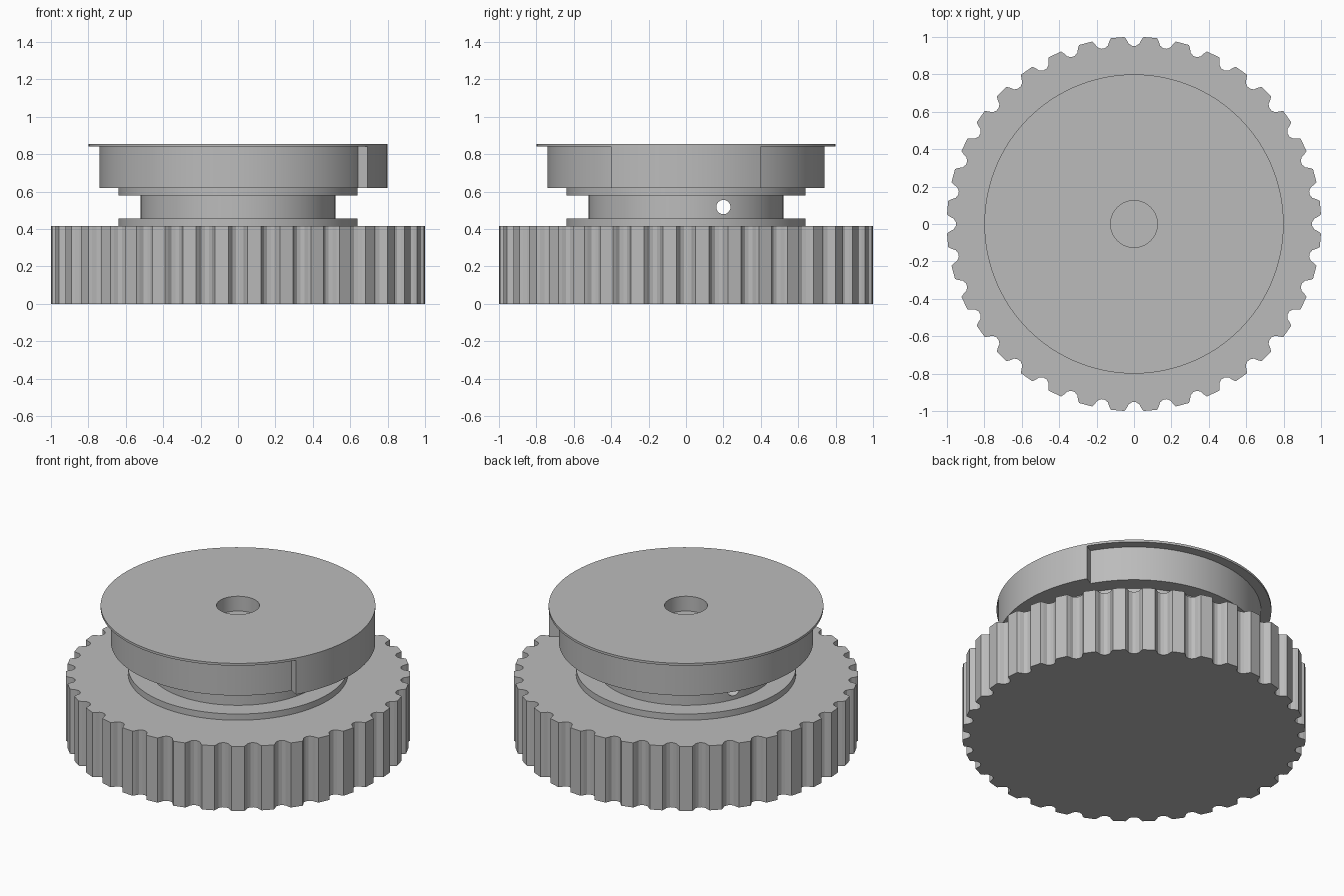
import bpy, bmesh, math

cube = bpy.data.objects.get("Cube")
if cube:
    bpy.data.objects.remove(cube)

SEGMENTS = 120
GEAR_TOP = 0.415
CAP_BOTTOM, CAP_TOP, TOP = 0.62, 0.84, 0.855
CAP_R, FLANGE_R = 0.74, 0.80

grey = bpy.data.materials.new("plain grey")
grey.use_nodes = True
grey.diffuse_color = (0.5, 0.5, 0.5, 1)
grey.node_tree.nodes["Principled BSDF"].inputs["Base Color"].default_value = (0.5, 0.5, 0.5, 1)


def polar(r, degrees):
    a = math.radians(degrees)
    return r * math.cos(a), r * math.sin(a)


def finish(name, bm, smooth_angle=25):
    bmesh.ops.recalc_face_normals(bm, faces=bm.faces)
    mesh = bpy.data.meshes.new(name)
    bm.to_mesh(mesh)
    bm.free()
    obj = bpy.data.objects.new(name, mesh)
    bpy.context.collection.objects.link(obj)
    mesh.materials.append(grey)
    bpy.ops.object.select_all(action='DESELECT')
    obj.select_set(True)
    bpy.context.view_layer.objects.active = obj
    if smooth_angle:
        bpy.ops.object.shade_smooth_by_angle(angle=math.radians(smooth_angle))
    return obj


def prism(name, outline, z0, z1, smooth_angle):
    bm = bmesh.new()
    base = bm.faces.new([bm.verts.new((x, y, z0)) for x, y in outline])
    top = bmesh.ops.extrude_face_region(bm, geom=[base], use_keep_orig=True)["geom"]
    verts = [g for g in top if isinstance(g, bmesh.types.BMVert)]
    bmesh.ops.translate(bm, verts=verts, vec=(0, 0, z1 - z0))
    return finish(name, bm, smooth_angle)


def lathe(name, profile):
    bm = bmesh.new()
    verts = [bm.verts.new((r, 0, z)) for r, z in profile]
    edges = [bm.edges.new(pair) for pair in zip(verts, verts[1:])]
    bmesh.ops.spin(bm, geom=verts + edges, cent=(0, 0, 0), axis=(0, 0, 1),
                   angle=math.tau, steps=SEGMENTS, use_merge=True)
    bmesh.ops.remove_doubles(bm, verts=bm.verts, dist=1e-5)
    return finish(name, bm)


# Toothed base: 36 notches, each listed as (angle from notch centre, radius)
notch = [(-2.9, 1.001), (-2.3, 0.985), (-1.7, 0.964), (-0.6, 0.953),
         (0.6, 0.953), (1.7, 0.964), (2.3, 0.985), (2.9, 1.001)]
outline = [polar(r, i * 10 + a) for i in range(36) for a, r in notch]
prism("toothed_base", outline, 0, GEAR_TOP, 0)

# Spool: grooved neck, cap, thin flange and blind centre bore
spool = lathe("spool", [
    (0, GEAR_TOP), (0.64, GEAR_TOP), (0.64, 0.455), (0.52, 0.455),
    (0.52, 0.58), (0.64, 0.58), (0.64, CAP_BOTTOM), (CAP_R, CAP_BOTTOM),
    (CAP_R, CAP_TOP), (FLANGE_R, CAP_TOP), (FLANGE_R, TOP),
    (0.125, TOP), (0.125, 0.76), (0, 0.76)])

# Cross hole drilled sideways through the neck
bpy.ops.mesh.primitive_cylinder_add(vertices=32, radius=0.038, depth=1.3,
                                    location=(0, 0.2, 0.517),
                                    rotation=(0, math.pi / 2, 0))
drill = bpy.context.object
drill.name = "drill_cutter"
drill.hide_render = True
drill.data.materials.append(grey)
cut = spool.modifiers.new("cross_hole", 'BOOLEAN')
cut.operation = 'DIFFERENCE'
cut.solver = 'EXACT'
cut.object = drill
bpy.context.view_layer.objects.active = spool
bpy.ops.object.modifier_apply(modifier=cut.name)
bpy.data.objects.remove(drill)
bpy.ops.object.select_all(action='DESELECT')
spool.select_set(True)
bpy.context.view_layer.objects.active = spool
bpy.ops.object.shade_smooth_by_angle(angle=math.radians(25))

# Raised 60 degree segment on the side of the cap
angles = range(-30, 31, 3)
sector = [polar(FLANGE_R, a) for a in angles] + [polar(CAP_R, a) for a in reversed(angles)]
prism("cap_segment", sector, CAP_BOTTOM, CAP_TOP, 25)
